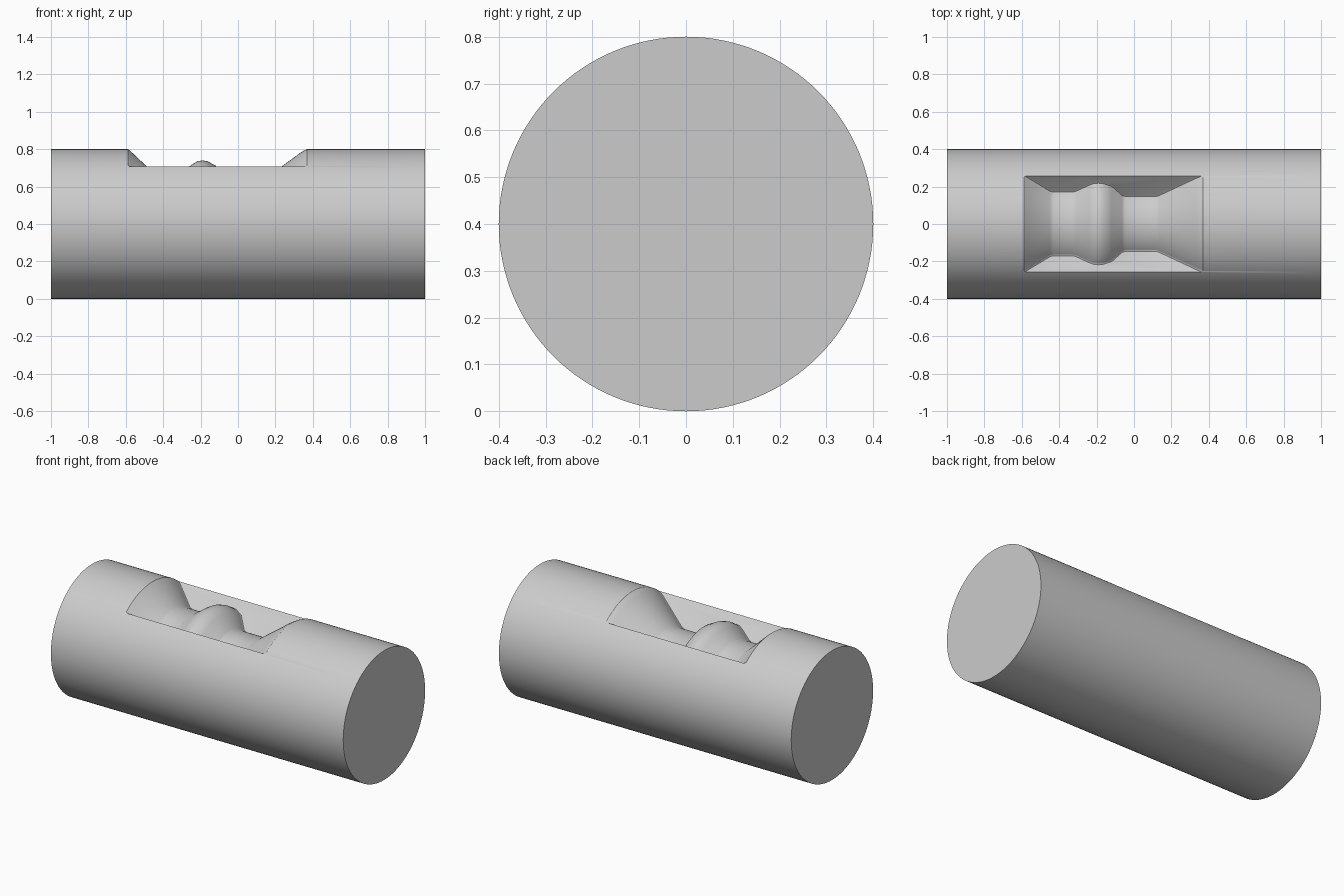
import bpy, bmesh
from math import sin, cos, radians

cube = bpy.data.objects.get("Cube")
if cube:
    bpy.data.objects.remove(cube, do_unlink=True)

RADIUS = 0.4
HALF_SWEEP = radians(40)
STEPS = 32

# Radius along the length of the pocket floor: cone, neck, bulge, neck, cone
floor = [(-.59, .402), (-.575, .39), (-.45, .272), (-.43, .265),
         (-.33, .265), (-.31, .272), (-.24, .322), (-.215, .336),
         (-.19, .34), (-.165, .336), (-.12, .313), (-.065, .237),
         (-.045, .228), (.115, .228), (.135, .236), (.335, .382),
         (.355, .394), (.375, .402)]
section = [(floor[0][0], .5)] + floor + [(floor[-1][0], .5)]


def activate(obj):
    bpy.ops.object.select_all(action='DESELECT')
    obj.select_set(True)
    bpy.context.view_layer.objects.active = obj


def apply(obj, kind, **settings):
    activate(obj)
    mod = obj.modifiers.new(kind.title(), kind)
    for key, value in settings.items():
        setattr(mod, key, value)
    bpy.ops.object.modifier_apply(modifier=mod.name)


def sector(name, points):
    """Sweep a closed section about the bar's axis, centred on the top."""
    bm = bmesh.new()
    rings = []
    for i in range(STEPS + 1):
        a = HALF_SWEEP * (2 * i / STEPS - 1)
        rings.append([bm.verts.new((x, r * sin(a), RADIUS + r * cos(a)))
                      for x, r in points])
    for low, high in zip(rings, rings[1:]):
        for j in range(len(points)):
            k = (j + 1) % len(points)
            bm.faces.new((low[j], low[k], high[k], high[j]))
    bm.faces.new(rings[0])
    bm.faces.new(rings[-1])
    bmesh.ops.recalc_face_normals(bm, faces=bm.faces)
    mesh = bpy.data.meshes.new(name)
    bm.to_mesh(mesh)
    bm.free()
    obj = bpy.data.objects.new(name, mesh)
    bpy.context.collection.objects.link(obj)
    return obj


# Plain grey
grey = bpy.data.materials.new("light_grey")
grey.use_nodes = True
grey.diffuse_color = (.6, .6, .6, 1)
grey.node_tree.nodes["Principled BSDF"].inputs["Base Color"].default_value = (.6, .6, .6, 1)

# Round bar lying along x
bpy.ops.mesh.primitive_cylinder_add(vertices=128, radius=RADIUS, depth=2,
                                    location=(0, 0, RADIUS),
                                    rotation=(0, radians(90), 0))
bar = bpy.context.object
bar.name = "round_bar"
bpy.ops.object.transform_apply(location=True, rotation=True, scale=True)
bar.data.materials.append(grey)

# Turned pocket with softened floor corners, cut into the top
cutter = sector("pocket_cutter", section)
cutter.hide_render = True
apply(cutter, 'BEVEL', width=.01, segments=2, limit_method='ANGLE',
      angle_limit=radians(60), use_clamp_overlap=True)
apply(bar, 'BOOLEAN', operation='DIFFERENCE', solver='EXACT', object=cutter)
bpy.data.objects.remove(cutter, do_unlink=True)

activate(bar)
bpy.ops.object.shade_smooth_by_angle(angle=radians(35))
